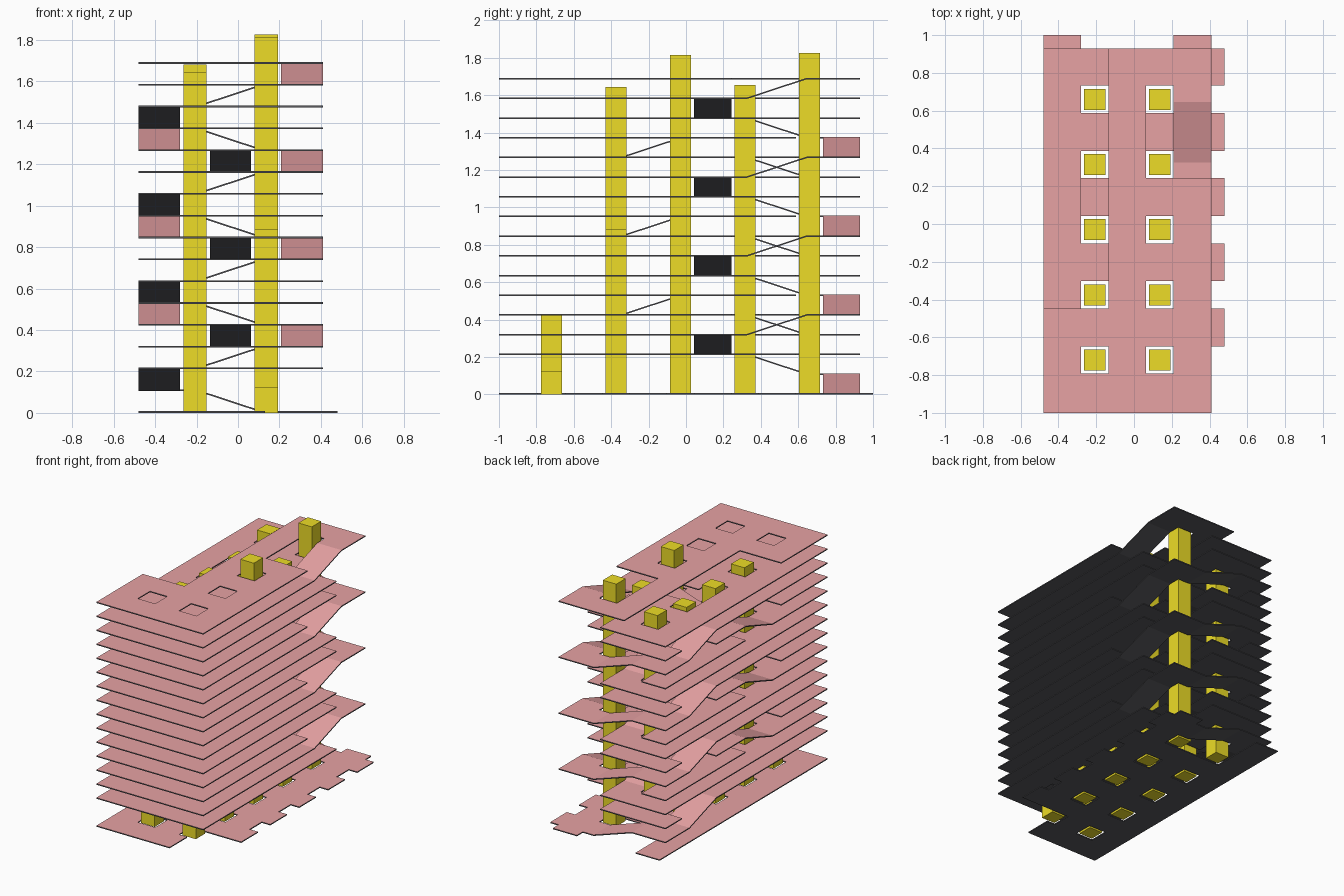
import bpy, bmesh

if "Cube" in bpy.data.objects:
    bpy.data.objects.remove(bpy.data.objects["Cube"])

def material(name, rgb):
    m = bpy.data.materials.new(name)
    m.diffuse_color = (*rgb, 1)
    m.use_nodes = True
    m.node_tree.nodes["Principled BSDF"].inputs["Base Color"].default_value = m.diffuse_color
    return m

PINK = material("deck_pink", (0.80, 0.36, 0.37))
GREY = material("underside_grey", (0.10, 0.10, 0.11))
YELLOW = material("column_yellow", (0.85, 0.72, 0.02))

STEP, T = 0.1053, 0.008            # storey height, slab thickness
X0, X1, Y0, Y1 = -0.48, 0.41, -1.0, 0.93
COL_X = (-0.208, 0.136)
COL_Y = (-0.72, -0.375, -0.03, 0.315, 0.66)
H = 0.0725                         # half width of column openings
LO, LI = COL_X[0] - H, COL_X[0] + H
RI, RO = COL_X[1] - H, COL_X[1] + H
R = [(y - H, y + H) for y in COL_Y]
HOLES = [(x - H, a, x + H, b) for x in COL_X for a, b in R]

def finish(bm, name, mats):
    me = bpy.data.meshes.new(name)
    bm.to_mesh(me)
    bm.free()
    for m in mats:
        me.materials.append(m)
    ob = bpy.data.objects.new(name, me)
    bpy.context.collection.objects.link(ob)
    return ob

def thicken(bm, name):
    """Pink upper faces, grey edges and underside."""
    top = list(bm.faces)
    for f in top:
        f.normal_update()
        if f.normal.z < 0:
            f.normal_flip()
    dup = bmesh.ops.duplicate(bm, geom=list(bm.verts) + list(bm.edges) + top)
    low = [g for g in dup["geom"] if isinstance(g, bmesh.types.BMFace)]
    vmap = dup["vert_map"]
    rim = [e for f in top for e in f.edges if e.is_boundary]
    for v in {v for f in low for v in f.verts}:
        v.co.z -= T
    for f in low:
        f.normal_flip()
        f.material_index = 1
    for e in rim:
        a, b = e.link_loops[0].vert, e.link_loops[0].link_loop_next.vert
        f = bm.faces.new((b, a, vmap[a], vmap[b]))
        f.material_index = 1
    return finish(bm, name, (PINK, GREY))

def slab(name, z, add, cut):
    """Flat deck: union of rectangles minus cut rectangles."""
    cut = cut + HOLES
    xs = sorted({round(r[i], 4) for r in add + cut for i in (0, 2)})
    ys = sorted({round(r[i], 4) for r in add + cut for i in (1, 3)})
    def inside(rs, x, y):
        return any(r[0] < x < r[2] and r[1] < y < r[3] for r in rs)
    bm, verts = bmesh.new(), {}
    def vert(x, y):
        if (x, y) not in verts:
            verts[x, y] = bm.verts.new((x, y, z + T))
        return verts[x, y]
    for xa, xb in zip(xs, xs[1:]):
        for ya, yb in zip(ys, ys[1:]):
            cx, cy = (xa + xb) / 2, (ya + yb) / 2
            if inside(add, cx, cy) and not inside(cut, cx, cy):
                bm.faces.new([vert(xa, ya), vert(xb, ya), vert(xb, yb), vert(xa, yb)])
    thicken(bm, name)

def ramp(name, axis, start, end, side, level):
    """Sloped strip rising one storey from start to end along axis."""
    za = level * STEP + T
    zb = za + STEP
    pts = [(start, side[0], za), (end, side[0], zb), (end, side[1], zb), (start, side[1], za)]
    if axis == "y":
        pts = [(b, a, z) for a, b, z in pts]
    bm = bmesh.new()
    bm.faces.new([bm.verts.new(p) for p in pts])
    thicken(bm, name)

FULL = (X0, Y0, X1, Y1)
BACK_CUT = (LO, R[4][0], 0.12, Y1)             # below the back ramp
RIGHT_BACK = (RI, R[4][0], X1, Y1)
RIGHT_OPEN = (RI, R[3][0], X1, 0.645)
LANDING = [(X0, R[4][1], -0.2, Y1), (X0, 0.645, LO, Y1)]

# Ground deck with tabs and a front corner notch
tabs = [(X1, R[i][1], 0.48, R[i + 1][0]) for i in range(4)]
tabs += [(X1, R[4][1], 0.48, Y1), (X0, Y1, LO, 1.0), (RO, Y1, X1, 1.0)]
slab("ground_deck", 0, [FULL] + tabs, [(0.13, Y0, X1, R[0][1]), BACK_CUT])

# Parking decks, repeating every four storeys
for k in range(1, 17):
    add, kind = [FULL], k % 4
    if k == 1:
        add, cut = LANDING, []
    elif k == 16:
        cut = [RIGHT_OPEN, (X0, R[1][0], LI, Y1)]
    elif kind == 0:
        cut = [RIGHT_OPEN, BACK_CUT, (LI, 0.325, RI, R[4][1]),
               (X0, -0.345, LO, -0.025)]
    elif kind == 1:
        add = [(X0, Y0, X1, R[4][0])] + LANDING
        cut = [(X0, R[1][0], LO, -0.025), (X0, 0.325, LO, 0.645)]
    elif kind == 2:
        cut = [(X0, 0.325, LO, R[4][1]), (-0.2, R[2][1], 0.12, R[3][0]), RIGHT_BACK]
    else:
        cut = [(LO, R[2][1], 0.12, R[3][0]), (RO, 0.325, X1, Y1), RIGHT_BACK]
        if k < 15:
            cut.append((LI, 0.325, RI, 0.645))
    slab(f"deck_{k}", k * STEP, add, cut)

# Ramps for each four-storey turn
for b in range(0, 16, 4):
    ramp(f"back_ramp_{b}", "x", 0.12, -0.2, (R[4][1], Y1), b)
    ramp(f"left_ramp_{b}", "y", 0.645, 0.325, (X0, LO), b + 1)
    ramp(f"cross_ramp_{b}", "x", -0.2, 0.12, (R[2][1], R[3][0]), b + 2)
    ramp(f"right_ramp_{b}", "y", 0.325, 0.645, (RO, X1), b + 3)
    if b:
        ramp(f"left_front_ramp_{b}", "y", -0.345, -0.025, (X0, LO), b)
    if b < 12:
        ramp(f"middle_ramp_{b}", "y", 0.645, 0.325, (LI, RI), b + 3)

# Columns of differing height
tops = ((0.43, 1.645, 1.62, 1.61, 1.68), (0.125, 0.885, 1.815, 1.655, 1.825))
for x, row in zip(COL_X, tops):
    for y, h in zip(COL_Y, row):
        bm = bmesh.new()
        bmesh.ops.create_cube(bm, size=1)
        bmesh.ops.scale(bm, vec=(0.112, 0.112, h), verts=bm.verts)
        bmesh.ops.translate(bm, vec=(x, y, h / 2), verts=bm.verts)
        finish(bm, "column", (YELLOW,))
